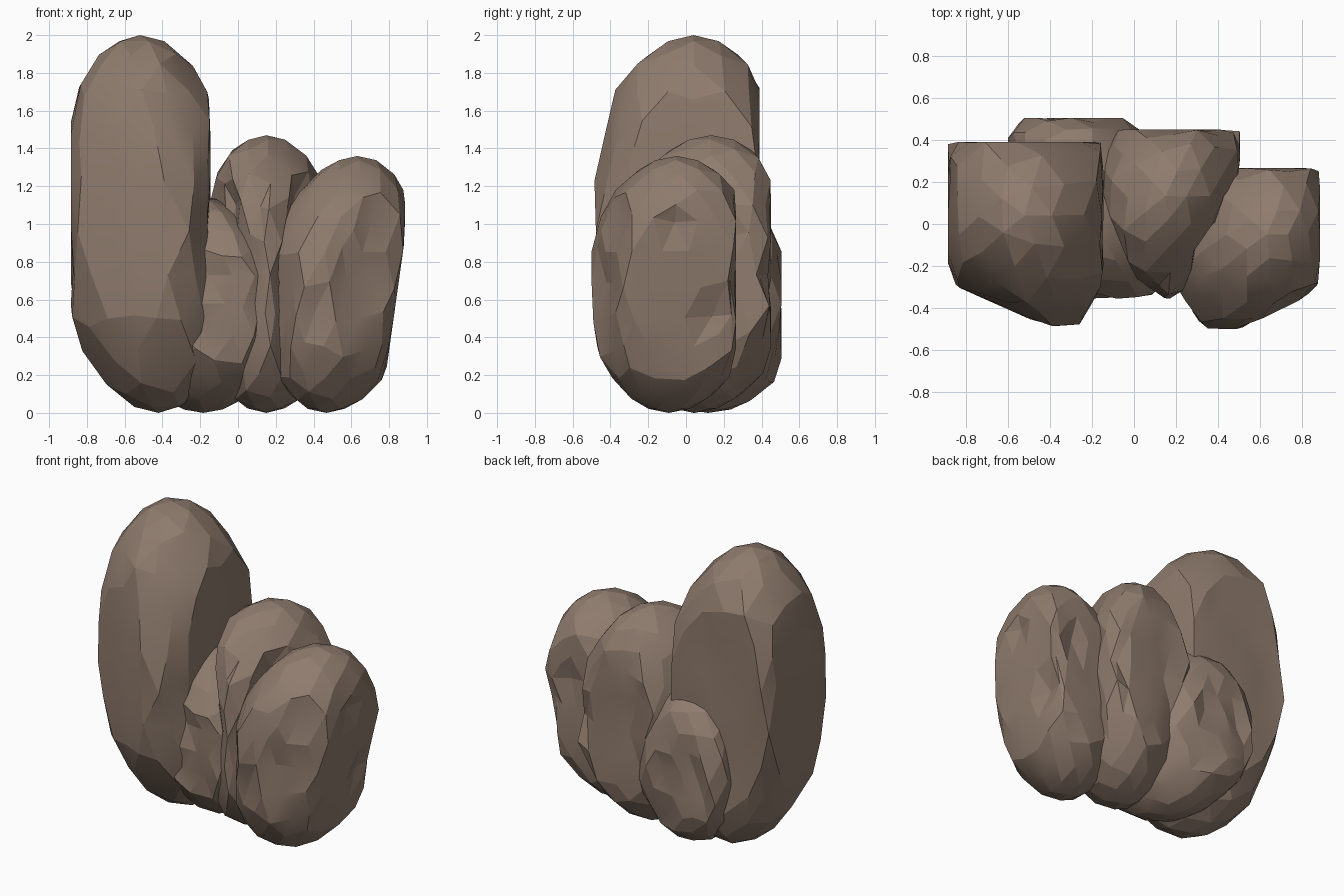
import bpy, bmesh, math
from mathutils import Vector, noise

if "Cube" in bpy.data.objects:
    bpy.data.objects.remove(bpy.data.objects["Cube"])

stone = bpy.data.materials.new("brown_stone")
stone.diffuse_color = (0.275, 0.2, 0.155, 1)
stone.use_nodes = True
stone.node_tree.nodes["Principled BSDF"].inputs["Base Color"].default_value = stone.diffuse_color


def rock(name, centre, radii, lean, skew, cuts, gouge, seed):
    """Faceted boulder: sphere, roughened, leaned, then split along planes.
    lean = (x, y) drift per unit of height, skew = x drift per unit of depth.
    cuts = (plan angle, elevation, point) of each split face, in degrees."""
    planes = []
    for angle, elevation, point in cuts:
        a, e = math.radians(angle), math.radians(elevation)
        n = Vector((math.cos(a) * math.cos(e), math.sin(a) * math.cos(e), math.sin(e)))
        planes.append((n, n.dot(Vector(point))))

    bm = bmesh.new()
    bmesh.ops.create_icosphere(bm, subdivisions=3, radius=1)
    offset = Vector((seed * 7.3, seed * 3.1, seed * 5.7))
    for v in bm.verts:
        d = v.co.normalized()
        side = 1 - abs(d.z) ** 4          # rough sides, clean top and bottom
        # uneven facet spacing
        d = (d + noise.noise_vector(d * 3.7 + offset) * 0.09 * side).normalized()
        rough = 0.10 * noise.noise(d * 1.9 + offset) + 0.07 * noise.noise(d * 4.3 + offset)
        r = 1.02 + rough * side
        p = Vector((d.x * radii[0] * r, d.y * radii[1] * r, d.z * radii[2]))
        q = Vector((centre[0] + p.x + lean[0] * p.z + skew * p.y,
                    centre[1] + p.y + lean[1] * p.z,
                    radii[2] + p.z))
        # split faces, chipped slightly inward
        chip = gouge * max(0, noise.noise(d * 5.1 - offset)) * side
        for n, dist in planes:
            over = n.dot(q) - dist
            if over > 0:
                q -= n * (over + chip)
        q.z = min(max(q.z, 0), 2 * radii[2])
        v.co = q
    bmesh.ops.recalc_face_normals(bm, faces=bm.faces)
    mesh = bpy.data.meshes.new(name)
    bm.to_mesh(mesh)
    bm.free()
    mesh.materials.append(stone)
    ob = bpy.data.objects.new(name, mesh)
    bpy.context.collection.objects.link(ob)
    bpy.ops.object.select_all(action='DESELECT')
    ob.select_set(True)
    bpy.context.view_layer.objects.active = ob
    bpy.ops.object.shade_smooth_by_angle(angle=math.radians(13))
    return ob


# tall boulder on the left
rock("tall_rock", (-0.47, 0.04), (0.50, 0.55, 1.0), (-0.05, 0.0), -0.05,
     [(180, 0, (-0.885, 0, 0)), (0, 0, (-0.145, 0, 0)), (90, 0, (0, 0.39, 0)),
      (-114, 0, (-0.68, -0.37, 0)), (-27, 0, (-0.17, -0.32, 0)),
      (-90, 0, (0, -0.485, 0))], 0.05, 1)
# middle boulder, narrow at the front
rock("middle_rock", (0.15, 0.09), (0.39, 0.49, 0.735), (0.0, 0.06), 0.2,
     [(90, 0, (0, 0.45, 0)), (0, 0, (0.505, 0, 0)), (-25, 0, (0.44, 0.11, 0)),
      (-45, 0, (0.27, -0.28, 0)), (-125, 0, (0.07, -0.30, 0)),
      (-158, 0, (-0.05, -0.125, 0)), (-90, 0, (0, -0.355, 0))], 0.09, 2)
# right boulder, leaning outward
rock("right_rock", (0.55, -0.07), (0.40, 0.45, 0.68), (0.12, 0.03), 0.15,
     [(90, 0, (0, 0.265, 0)), (0, 0, (0.885, 0, 0)), (0, -8, (0.88, 0, 0.9)),
      (-64, 0, (0.70, -0.405, 0)), (-146, 0, (0.25, -0.375, 0)),
      (-90, 0, (0, -0.50, 0)), (180, 0, (0.18, 0, 0))], 0.09, 3)
# low boulder at the back
rock("back_rock", (-0.20, 0.10), (0.41, 0.50, 0.575), (-0.03, -0.03), -0.22,
     [(90, 0, (0, 0.505, 0)), (180, 0, (-0.60, 0, 0)), (0, 0, (0.18, 0, 0)),
      (-90, 0, (0, -0.355, 0))], 0.12, 4)
